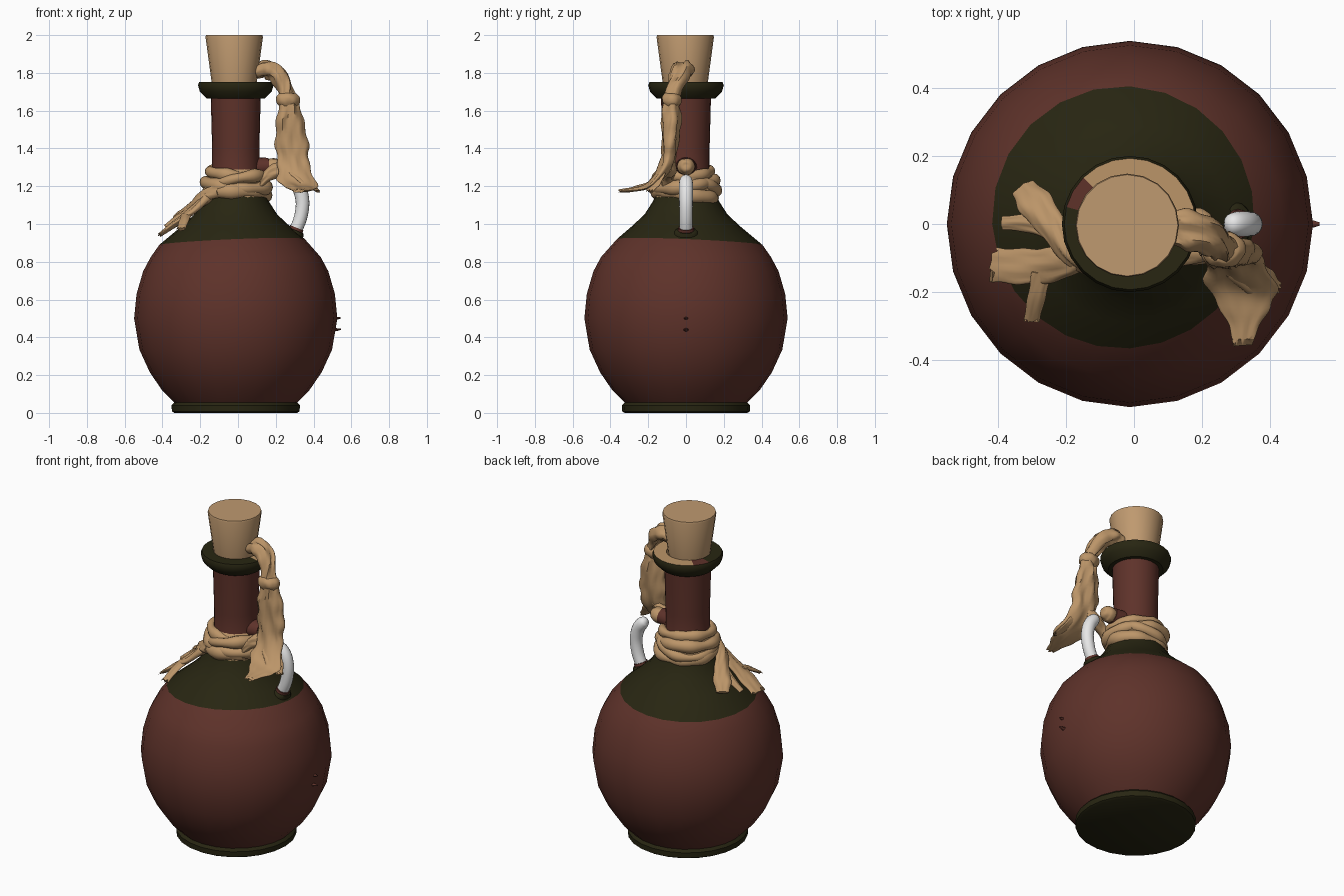
import bpy, bmesh, math, random
from mathutils import Vector

random.seed(4)
CX = -0.012  # bottle axis


def material(name, rgb):
    m = bpy.data.materials.new(name)
    m.diffuse_color = (*rgb, 1)
    return m


RED = material("red_brown_clay", (0.112, 0.032, 0.023))
GREEN = material("dark_olive_glaze", (0.021, 0.019, 0.006))
TAN = material("tan_cloth", (0.50, 0.30, 0.14))
CORK = material("cork_tan", (0.52, 0.32, 0.16))
WHITE = material("white_bone", (0.80, 0.80, 0.80))


def grid(name, rows, mats, rule=None, loop=False, angle=40, origin=(0, 0, 0)):
    """Skin rings of points; loop joins last ring to first, else the ends are capped."""
    bm = bmesh.new()
    rings = [[bm.verts.new(p) for p in r] for r in rows]
    n, count = len(rows[0]), len(rows)
    for i in range(count if loop else count - 1):
        a, b = rings[i], rings[(i + 1) % count]
        for j in range(n):
            k = (j + 1) % n
            f = bm.faces.new((a[j], a[k], b[k], b[j]))
            if rule:
                f.material_index = rule(i, 2 * math.pi * (j + 0.5) / n)
    if not loop:
        for i, r in ((0, rings[0]), (count - 2, rings[-1])):
            f = bm.faces.new(r)
            if rule:
                f.material_index = rule(i, 0)
    bmesh.ops.recalc_face_normals(bm, faces=bm.faces)
    me = bpy.data.meshes.new(name)
    bm.to_mesh(me)
    bm.free()
    for m in mats:
        me.materials.append(m)
    me.polygons.foreach_set("use_smooth", [True] * len(me.polygons))
    me.set_sharp_from_angle(angle=math.radians(angle))
    ob = bpy.data.objects.new(name, me)
    ob.location = origin
    bpy.context.collection.objects.link(ob)
    return ob


def lathe(profile, sides):
    return [[Vector((r * math.cos(2 * math.pi * j / sides), r * math.sin(2 * math.pi * j / sides), z))
             for j in range(sides)] for r, z in profile]


def spline(st, steps):
    """Catmull-Rom through the stations."""
    out = []
    for i in range(len(st) - 1):
        p = [st[max(0, min(len(st) - 1, i + d))] for d in (-1, 0, 1, 2)]
        for s in range(steps):
            t = s / steps
            out.append([0.5 * (2 * b + (c - a) * t + (2 * a - 5 * b + 4 * c - d) * t * t
                               + (3 * b - a - 3 * c + d) * t ** 3) for a, b, c, d in zip(*p)])
    return out + [list(st[-1])]


def loft(name, stations, mat, fold=0.0, fray=0.0, sides=28, steps=6):
    """Stations: centre xyz, half-width vector xyz, half thickness."""
    st = spline(stations, steps)
    rows = []
    for i, s in enumerate(st):
        c, w, t = Vector(s[:3]), Vector(s[3:6]), s[6]
        tan = Vector(st[min(i + 1, len(st) - 1)][:3]) - Vector(st[max(i - 1, 0)][:3])
        tan.normalize()
        up = tan.cross(w).normalized() * t
        ring = []
        for j in range(sides):
            a = 2 * math.pi * j / sides
            # long creases running down the cloth, drifting sideways
            crease = 1 + fold * math.sin(5 * a + 0.35 * i) + 0.5 * fold * math.sin(9 * a - 0.5 * i)
            p = c + w * math.cos(a) * (1 + 0.3 * fold * math.sin(1.1 * i)) + up * math.sin(a) * crease
            if i == len(st) - 1:
                p += tan * random.uniform(-fray, fray)
            ring.append(p)
        rows.append(ring)
    return grid(name, rows, [mat], angle=60)


def wrap(name, z, radius, mr, mz, tx, ty, phase):
    """Tilted, slightly lumpy cloth band round the neck."""
    rows = []
    for i in range(48):
        a = 2 * math.pi * i / 48
        lump = 1 + 0.16 * math.sin(3 * a + phase) + 0.10 * math.sin(7 * a + 2 * phase)
        R = radius + 0.008 * math.sin(2 * a + phase)
        zc = z + tx * math.cos(a) + ty * math.sin(a)
        rows.append([Vector(((R + mr * lump * math.cos(b)) * math.cos(a),
                             (R + mr * lump * math.cos(b)) * math.sin(a),
                             zc + mz * lump * math.sin(b)))
                     for b in (2 * math.pi * k / 12 for k in range(12))])
    return grid(name, rows, [TAN], loop=True, angle=80, origin=(CX, 0, 0))


# Bottle: foot, round body, glazed shoulder, neck, lip
profile = [(0.325, 0), (0.338, 0.008), (0.34, 0.04), (0.325, 0.055), (0.39, 0.12), (0.455, 0.215),
           (0.51, 0.335), (0.538, 0.5), (0.525, 0.63), (0.49, 0.75), (0.45, 0.825), (0.385, 0.905),
           (0.29, 0.985), (0.22, 1.05), (0.175, 1.12), (0.15, 1.18), (0.125, 1.26), (0.125, 1.4),
           (0.132, 1.665), (0.155, 1.665), (0.19, 1.70), (0.2, 1.735), (0.193, 1.752),
           (0.12, 1.752), (0.11, 1.70)]
rows = lathe(profile, 24)
for p in rows[11]:  # the glaze edge runs slightly askew
    d = (p.x - p.y) / p.xy.length * 0.7
    p.xy *= 1 - 0.073 * d
    p.z += 0.022 * d


def bottle_colour(i, a):
    if i >= 22:  # top of lip: pale at the back with one bare chip
        deg = math.degrees(a)
        if 140 < deg < 165:
            return 0
        return 2 if deg < 140 or deg > 350 else 1
    return 1 if i < 3 or 11 <= i < 15 or i >= 18 else 0


grid("bottle", rows, [RED, GREEN, TAN], bottle_colour, origin=(CX, 0, 0))

# Cork stopper
grid("cork", lathe([(0.115, 1.70), (0.121, 1.76), (0.152, 1.99), (0.149, 2.0)], 20), [CORK],
     origin=(CX - 0.008, -0.004, 0))

# Broken handle: glazed collar, bare clay stubs, curved bone piece
loft("handle_collar", [(0.27, 0, 0.90, 0, 0.08, 0, 0.065), (0.295, 0, 0.945, 0, 0.07, 0, 0.055),
                       (0.305, 0, 0.967, 0, 0.055, 0, 0.045)], GREEN, sides=16, steps=2)
loft("handle_lower_stub", [(0.295, 0, 0.94, 0, 0.047, 0, 0.04), (0.311, 0, 0.98, 0, 0.042, 0, 0.038)],
     RED, sides=16, steps=1)
loft("handle_upper_stub", [(0.08, 0, 1.30, 0, 0.06, 0, 0.055), (0.165, 0, 1.305, 0, 0.05, 0, 0.045)],
     RED, sides=16, steps=1)
loft("bone_handle", [(0.302, 0, 0.96, 0, 0.034, 0, 0.034), (0.33, 0, 1.03, 0, 0.035, 0, 0.035),
                     (0.342, 0, 1.11, 0, 0.036, 0, 0.036), (0.328, 0, 1.18, 0, 0.037, 0, 0.037),
                     (0.30, 0, 1.222, 0, 0.036, 0, 0.036), (0.278, 0, 1.238, 0, 0.027, 0, 0.027),
                     (0.268, 0, 1.243, 0, 0.008, 0, 0.008)], WHITE, sides=16, steps=4)

# Two small thorns on the body
for k, z in enumerate((0.50, 0.44)):
    loft(f"body_thorn_{k + 1}", [(0.515, 0, z, 0, 0.014, 0, 0.009), (0.545, 0, z + 0.003, 0, 0.005, 0, 0.003)],
         RED, sides=8, steps=1)

# Cloth wound round the neck
grid("neck_cloth_core", lathe([(0.165, 1.13), (0.165, 1.19), (0.15, 1.25), (0.124, 1.29)], 32), [TAN],
     origin=(CX, 0, 0))
wrap("neck_cloth_low", 1.155, 0.150, 0.034, 0.036, 0.0, -0.018, 0.4)
wrap("neck_cloth_mid", 1.21, 0.152, 0.034, 0.034, -0.012, 0.02, 2.1)
wrap("neck_cloth_cross", 1.21, 0.152, 0.030, 0.030, 0.035, -0.03, 4.0)
wrap("neck_cloth_top", 1.265, 0.135, 0.026, 0.030, -0.015, 0.012, 1.2)

# Knot beside the neck
loft("neck_knot", [(0.14, 0, 1.29, 0, 0.025, 0, 0.025), (0.165, 0, 1.30, 0, 0.044, 0, 0.042),
                   (0.20, 0, 1.305, 0, 0.045, 0, 0.043), (0.225, 0, 1.30, 0, 0.028, 0, 0.028),
                   (0.232, 0, 1.30, 0, 0.008, 0, 0.008)], TAN, fold=0.06, sides=18, steps=4)
loft("knot_strap", [(0.12, -0.10, 1.22, 0, 0.01, 0.035, 0.03), (0.17, -0.09, 1.27, 0, 0.01, 0.04, 0.03),
                    (0.23, -0.08, 1.29, 0, 0.01, 0.045, 0.03), (0.27, -0.09, 1.31, 0, 0.01, 0.04, 0.02)],
     TAN, fold=0.12)

# Hanging cloth from the cork, tied in the middle, flaring at the end
loft("hanging_cloth", [(0.09, -0.01, 1.80, 0, 0.045, 0, 0.03), (0.145, -0.015, 1.82, 0, 0.06, 0, 0.042),
                       (0.215, -0.035, 1.785, 0.01, 0.055, 0, 0.043),
                       (0.265, -0.075, 1.67, 0.042, 0.02, 0, 0.035),
                       (0.275, -0.08, 1.55, 0.072, 0.015, 0, 0.045),
                       (0.285, -0.085, 1.42, 0.088, 0, 0, 0.038),
                       (0.295, -0.105, 1.31, 0.083, 0, 0, 0.032),
                       (0.315, -0.185, 1.215, 0.105, -0.01, -0.015, 0.015),
                       (0.325, -0.27, 1.185, 0.06, 0, -0.005, 0.012),
                       (0.32, -0.345, 1.175, 0.028, 0, 0, 0.008)], TAN, fold=0.22, fray=0.015)
loft("hanging_cloth_corner", [(0.32, -0.13, 1.27, 0.05, 0.02, 0, 0.015), (0.37, -0.17, 1.215, 0.035, 0.035, 0, 0.012),
                              (0.42, -0.19, 1.175, 0.01, 0.018, 0, 0.006)], TAN, fold=0.15, fray=0.01)
loft("hanging_cloth_tie", [(0.262, -0.075, 1.69, 0.045, 0.01, 0, 0.035), (0.264, -0.076, 1.67, 0.062, 0.012, 0, 0.05),
                           (0.266, -0.077, 1.645, 0.062, 0.012, 0, 0.05), (0.268, -0.078, 1.62, 0.045, 0.01, 0, 0.035)],
     TAN, fold=0.06, steps=3)

# Loose ends lying on the left shoulder
loft("loose_end_back", [(-0.10, -0.14, 1.18, 0.0, 0.01, 0.035, 0.025), (-0.18, -0.09, 1.15, 0.02, 0.02, 0.035, 0.025),
                        (-0.24, -0.01, 1.095, 0.035, 0.02, 0.02, 0.02), (-0.29, 0.06, 1.05, 0.045, 0.025, 0.005, 0.018),
                        (-0.325, 0.105, 1.0, 0.03, 0.02, 0, 0.015)], TAN, fold=0.15)
loft("loose_end_middle", [(-0.22, -0.03, 1.10, 0, 0.035, 0, 0.02), (-0.30, 0.0, 1.045, 0, 0.028, 0, 0.016),
                          (-0.385, 0.003, 0.985, 0, 0.02, 0, 0.01)], TAN, fold=0.15)
loft("loose_end_front", [(-0.15, -0.11, 1.15, 0.01, 0.03, 0.01, 0.025), (-0.23, -0.12, 1.08, 0, 0.05, 0.01, 0.02),
                         (-0.32, -0.125, 1.01, 0.01, 0.052, 0, 0.016), (-0.41, -0.12, 0.945, 0.008, 0.05, 0, 0.01)],
     TAN, fold=0.15, fray=0.012)
loft("loose_end_tip", [(-0.27, -0.14, 1.05, 0.03, 0, 0, 0.012), (-0.285, -0.21, 1.02, 0.027, 0, 0.005, 0.012),
                       (-0.30, -0.28, 0.975, 0.024, 0, 0, 0.008)], TAN, fold=0.15, fray=0.01)
